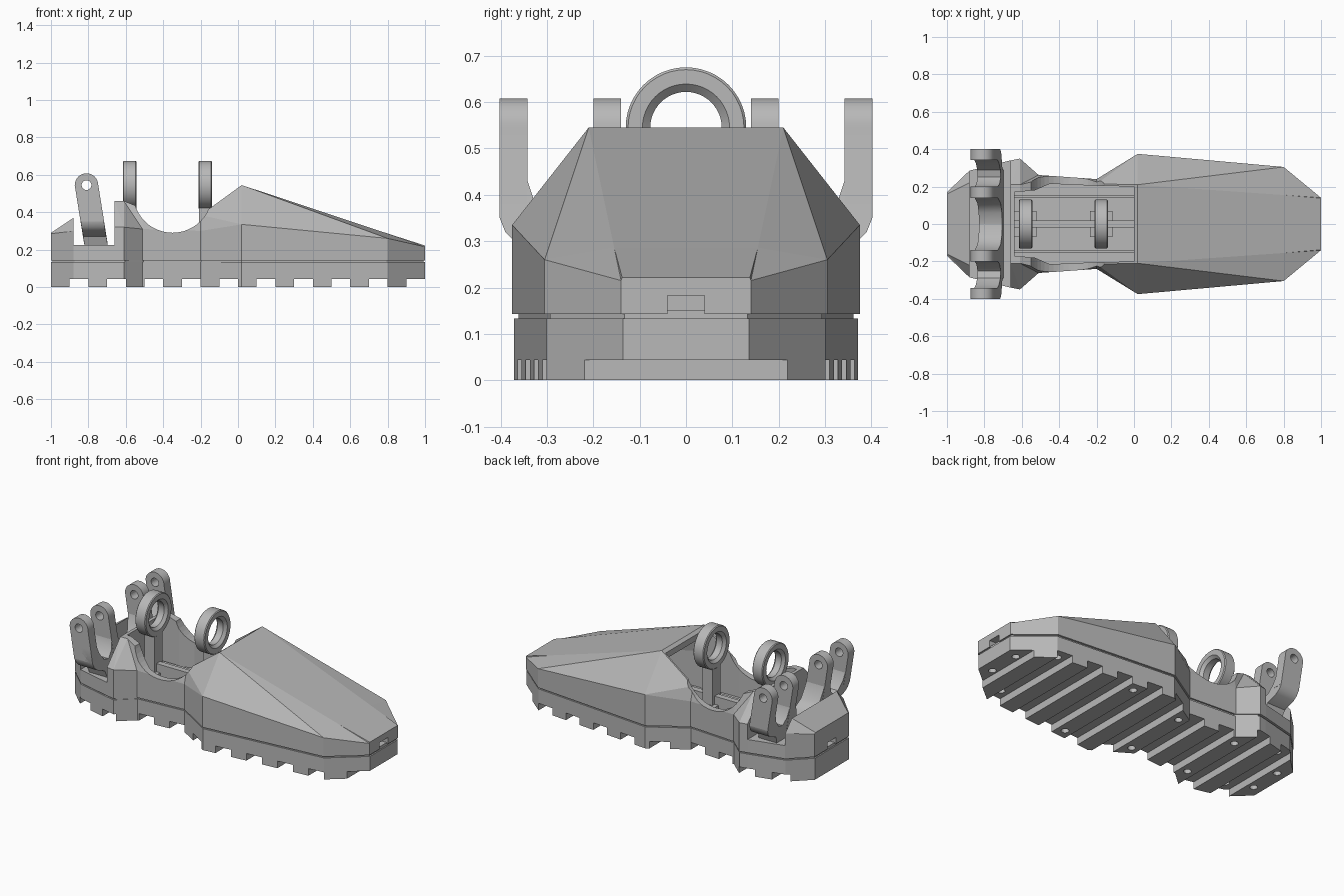
import bpy, bmesh, math
from mathutils import Matrix, Vector

if "Cube" in bpy.data.objects:
    bpy.data.objects.remove(bpy.data.objects["Cube"])

grey = bpy.data.materials.new("plain_grey")
grey.use_nodes = True
colour = (0.48, 0.48, 0.48, 1)
grey.diffuse_color = colour
grey.node_tree.nodes["Principled BSDF"].inputs["Base Color"].default_value = colour


def finish(name, bm, smooth=False):
    bmesh.ops.recalc_face_normals(bm, faces=bm.faces)
    mesh = bpy.data.meshes.new(name)
    bm.to_mesh(mesh)
    bm.free()
    mesh.materials.append(grey)
    ob = bpy.data.objects.new(name, mesh)
    bpy.context.collection.objects.link(ob)
    if smooth:
        activate(ob)
        bpy.ops.object.shade_smooth_by_angle(angle=math.radians(35))
    return ob


def activate(ob):
    bpy.ops.object.select_all(action="DESELECT")
    ob.select_set(True)
    bpy.context.view_layer.objects.active = ob


def prism(name, points, axis, start, end, smooth=False):
    """Extrude a 2D profile along an axis (0 = x, 1 = y, 2 = z)."""
    bm = bmesh.new()

    def ring(t):
        out = []
        for p in points:
            co = list(p)
            co.insert(axis, t)
            out.append(bm.verts.new(co))
        return out
    a, b = ring(start), ring(end)
    bm.faces.new(a)
    bm.faces.new(b)
    for i in range(len(a)):
        j = (i + 1) % len(a)
        bm.faces.new((a[i], a[j], b[j], b[i]))
    return finish(name, bm, smooth)


def box(name, x, y, z):
    return prism(name, [(x[0], y[0]), (x[1], y[0]), (x[1], y[1]), (x[0], y[1])], 2, *z)


def circle(cx, cy, r, n=32):
    return [(cx + r * math.cos(i * math.tau / n), cy + r * math.sin(i * math.tau / n))
            for i in range(n)]


def mirrored(half, k=0):
    """Close a half profile by reflecting coordinate k."""
    flip = [(-p[0], p[1]) if k == 0 else (p[0], -p[1]) for p in reversed(half)]
    return half + flip


def cut(ob, cutter):
    cutter.hide_render = True
    mod = ob.modifiers.new("cut", "BOOLEAN")
    mod.operation, mod.solver, mod.object = "DIFFERENCE", "EXACT", cutter
    activate(ob)
    bpy.ops.object.modifier_apply(modifier="cut")
    bpy.data.objects.remove(cutter)


def loft(name, stations, base):
    """Six-sided sections: x, side width, shoulder height, roof width, roof height."""
    bm = bmesh.new()
    rings = []
    for x, w, zm, tw, zt in stations:
        section = mirrored([(w, base), (w, zm), (tw, zt)])
        rings.append([bm.verts.new((x, y, z)) for y, z in section])
    for p, n in zip(rings, rings[1:]):
        for i in range(6):
            j = (i + 1) % 6
            if i == 1:
                bm.faces.new((p[i], p[j], n[i]))
                bm.faces.new((p[j], n[j], n[i]))
            elif i == 3:
                bm.faces.new((p[i], p[j], n[j]))
                bm.faces.new((p[i], n[j], n[i]))
            else:
                bm.faces.new((p[i], p[j], n[j], n[i]))
    bm.faces.new(rings[0])
    bm.faces.new(rings[-1])
    return finish(name, bm)


# Foot shell, lofted from heel to toe
stations = [
    (-1.0, 0.17, 0.285, 0.16, 0.29),
    (-0.88, 0.285, 0.30, 0.22, 0.37),
    (-0.66, 0.34, 0.32, 0.21, 0.46),
    (-0.61, 0.35, 0.32, 0.21, 0.46),
    (-0.51, 0.262, 0.31, 0.235, 0.42),
    (-0.20, 0.24, 0.30, 0.215, 0.385),
    (0.02, 0.375, 0.335, 0.21, 0.545),
    (0.80, 0.305, 0.26, 0.155, 0.286),
    (1.0, 0.14, 0.215, 0.138, 0.222)]
shell = loft("foot_shell", stations, 0.143)

# Shell openings: saddle arc, cockpit, toe hollow, ankle shelf, end notches
cut(shell, prism("arc_cutter", circle(-0.35, 0.50, 0.21, 48), 1, -0.5, 0.5))
cockpit = mirrored([(-0.64, 0.17), (-0.53, 0.18), (-0.45, 0.215), (-0.22, 0.205), (0, 0.20)], 1)
cut(shell, prism("cockpit_cutter", cockpit, 2, 0.16, 0.8))
cut(shell, loft("toe_cutter", [(-0.02, 0.19, 0.40, 0.17, 0.50), (0.6, 0.17, 0.26, 0.15, 0.30)], 0.16))
cut(shell, box("shelf_cutter", (-0.88, -0.66), (-0.5, 0.5), (0.225, 0.8)))
for end in (-1, 1):
    notch = sorted((end * 0.95, end * 1.1))
    cut(shell, box("notch_cutter", notch, (-0.04, 0.04), (0.13, 0.183)))

# Sole with cross treads and screw holes
outline = mirrored([(s[0], s[1] - 0.004) for s in stations], 1)
sole = prism("sole", outline, 2, 0, 0.133)
for i in range(10):
    x = -0.9 + 0.2 * i
    cut(sole, box("groove_cutter", (x, x + 0.1 + 0.05 * (i == 9)), (-0.5, 0.5), (-0.1, 0.044)))
for x, y in [(-0.94, 0.1), (-0.84, 0.22), (-0.55, 0.2), (-0.15, 0.2), (0.25, 0.29),
             (0.75, 0.24), (0.93, 0.1)]:
    for side in (-1, 1):
        cut(sole, prism("hole_cutter", circle(x, side * y, 0.022, 16), 2, -0.1, 0.09))

# Recessed seam between sole and shell
prism("seam", [(p[0] * 0.992, p[1] * 0.975) for p in outline], 2, 0.12, 0.15)

# Central rib with two ring mounts
box("centre_rib", (-0.65, 0.02), (-0.018, 0.018), (0.15, 0.25))
for side in (-1, 1):
    box("floor_rail", (-0.64, 0.0), sorted((side * 0.14, side * 0.155)), (0.15, 0.18))
for label, x in (("rear", -0.58), ("front", -0.175)):
    box(label + "_mount_foot", (x - 0.06, x + 0.06), (-0.07, 0.07), (0.15, 0.20))
    box(label + "_mount_post", (x - 0.034, x + 0.034), (-0.04, 0.04), (0.15, 0.445))
    bm = bmesh.new()
    profile = [(-0.036, 0.125), (-0.031, 0.13), (0.031, 0.13), (0.036, 0.125),
               (0.036, 0.094), (0.02, 0.077), (-0.02, 0.077), (-0.036, 0.094)]
    n = 48
    rings = []
    for k in range(n):
        turn = Matrix.Rotation(math.tau * k / n, 4, "X")
        rings.append([bm.verts.new(Vector((x, 0, 0.545)) + turn @ Vector((a, 0, r)))
                      for a, r in profile])
    for k in range(n):
        p, q = rings[k], rings[(k + 1) % n]
        for i in range(8):
            bm.faces.new((p[i], p[i - 1], q[i - 1], q[i]))
    finish(label + "_ring", bm, True)

# Four leaning ankle lugs with pin holes
for side in (-1, 1):
    for label, y0, y1, foot in (("inner", 0.14, 0.20, 0.23), ("outer", 0.342, 0.402, 0.35)):
        lean = (0.545 - foot) * 0.16
        top = [(-0.81 + 0.063 * math.cos(a), 0.545 + 0.063 * math.sin(a))
               for a in [math.pi * i / 16 for i in range(17)]]
        points = top + [(-0.873 + lean, foot), (-0.747 + lean, foot)]
        lug = prism(label + "_ankle_lug", points, 1, *sorted((side * y0, side * y1)), True)
        cut(lug, prism("pin_cutter", circle(-0.81, 0.545, 0.026, 24), 1, -0.5, 0.5))

# Curved bridge joining the lugs, sheared to the same lean
bridge_half = [(0, 0.275), (0.06, 0.285), (0.11, 0.325), (0.14, 0.42), (0.20, 0.42),
               (0.215, 0.36), (0.25, 0.325), (0.29, 0.335), (0.325, 0.38), (0.342, 0.43),
               (0.402, 0.43), (0.402, 0.35), (0.39, 0.32), (0.37, 0.30), (0.30, 0.27),
               (0.28, 0.215), (0, 0.215)]
for side, label in ((-1, "right"), (1, "left")):
    bridge = prism(label + "_ankle_bridge", [(side * y, z) for y, z in bridge_half], 0, -0.872, -0.748, True)
    for v in bridge.data.vertices:
        v.co.x += (0.545 - v.co.z) * 0.16
